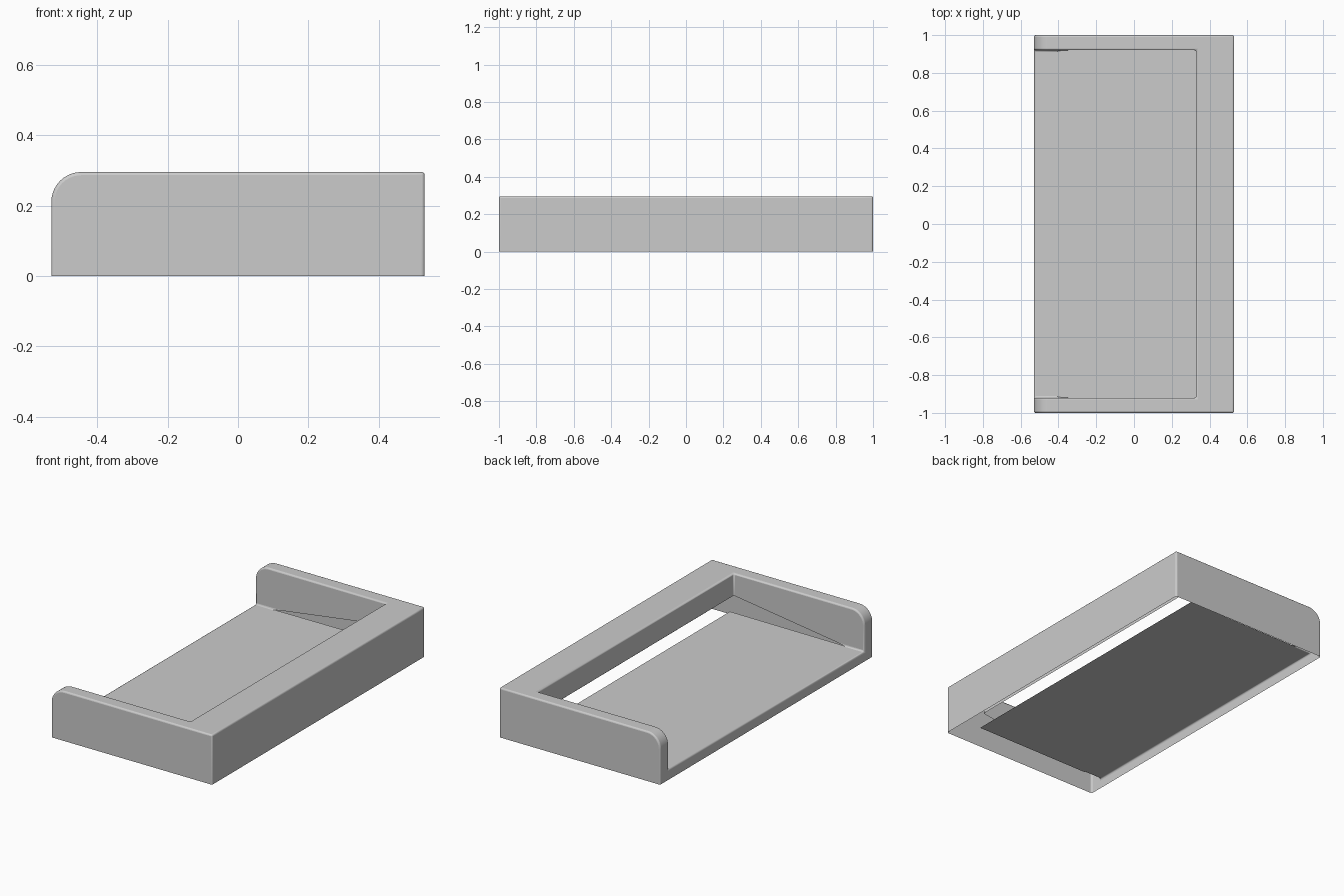
import bpy, bmesh
from math import sin, cos, pi

if "Cube" in bpy.data.objects:
    bpy.data.objects.remove(bpy.data.objects["Cube"])

X, Y, H = 0.53, 1.0, 0.295       # half width, half length, height
BAR, ARM = 0.33, 0.92            # inner faces of the bar and the arms
RAIL_X, RAIL_Z = -0.41, 0.058    # low rail
BAR_Z, R = 0.163, 0.085          # underside of bar, arm corner radius


def finish(bm, name, bevel):
    bmesh.ops.remove_doubles(bm, verts=bm.verts, dist=0.0005)
    bmesh.ops.recalc_face_normals(bm, faces=bm.faces)
    me = bpy.data.meshes.new(name)
    bm.to_mesh(me)
    bm.free()
    ob = bpy.data.objects.new(name, me)
    bpy.context.collection.objects.link(ob)
    if bevel:
        m = ob.modifiers.new("soft_edges", "BEVEL")
        m.width, m.segments, m.limit_method = bevel, 3, "ANGLE"
        m.angle_limit = 0.7
    bpy.ops.object.select_all(action="DESELECT")
    ob.select_set(True)
    bpy.context.view_layer.objects.active = ob
    bpy.ops.object.shade_smooth_by_angle(angle=0.6)
    return ob


bm = bmesh.new()


def face(*pts):
    bm.faces.new([bm.verts.new(p) for p in pts])


# rounded arm outline, from the front foot over to the bar
arc = [(-X + R - R * cos(i / 10 * pi / 2), H - R + R * sin(i / 10 * pi / 2)) for i in range(11)]
outline = [(-X, 0), (-X, RAIL_Z)] + arc + [(BAR, H), (X, H)]

for s in (-1, 1):
    # arm: outer wall, top strip and inner skirt with its sloping lower edge
    face(*[(x, s * Y, z) for x, z in outline + [(X, 0)]])
    for (xa, za), (xb, zb) in zip(outline, outline[1:]):
        face((xa, s * ARM, za), (xb, s * ARM, zb), (xb, s * Y, zb), (xa, s * Y, za))
    face(*[(x, s * ARM, z) for x, z in outline[1:-1] + [(BAR, BAR_Z), (RAIL_X, RAIL_Z)]])
    # end of the long outer wall
    face((X, s * ARM, 0), (X, s * Y, 0), (X, s * Y, H), (X, s * ARM, H))

# wide bar and low rail between the arms
section = [(X, 0), (X, H), (BAR, H), (BAR, BAR_Z)]
rail = [(-X, 0), (-X, RAIL_Z), (RAIL_X, RAIL_Z)]
for prof in (section, rail):
    for (xa, za), (xb, zb) in zip(prof, prof[1:]):
        face((xa, -ARM, za), (xb, -ARM, zb), (xb, ARM, zb), (xa, ARM, za))
finish(bm, "open_frame", 0.009)

# flat floor panel reaching under the bar
bm = bmesh.new()
face((RAIL_X, -ARM, RAIL_Z), (0.355, -ARM, 0.061), (0.355, ARM, 0.061), (RAIL_X, ARM, RAIL_Z))
finish(bm, "floor_panel", 0)
